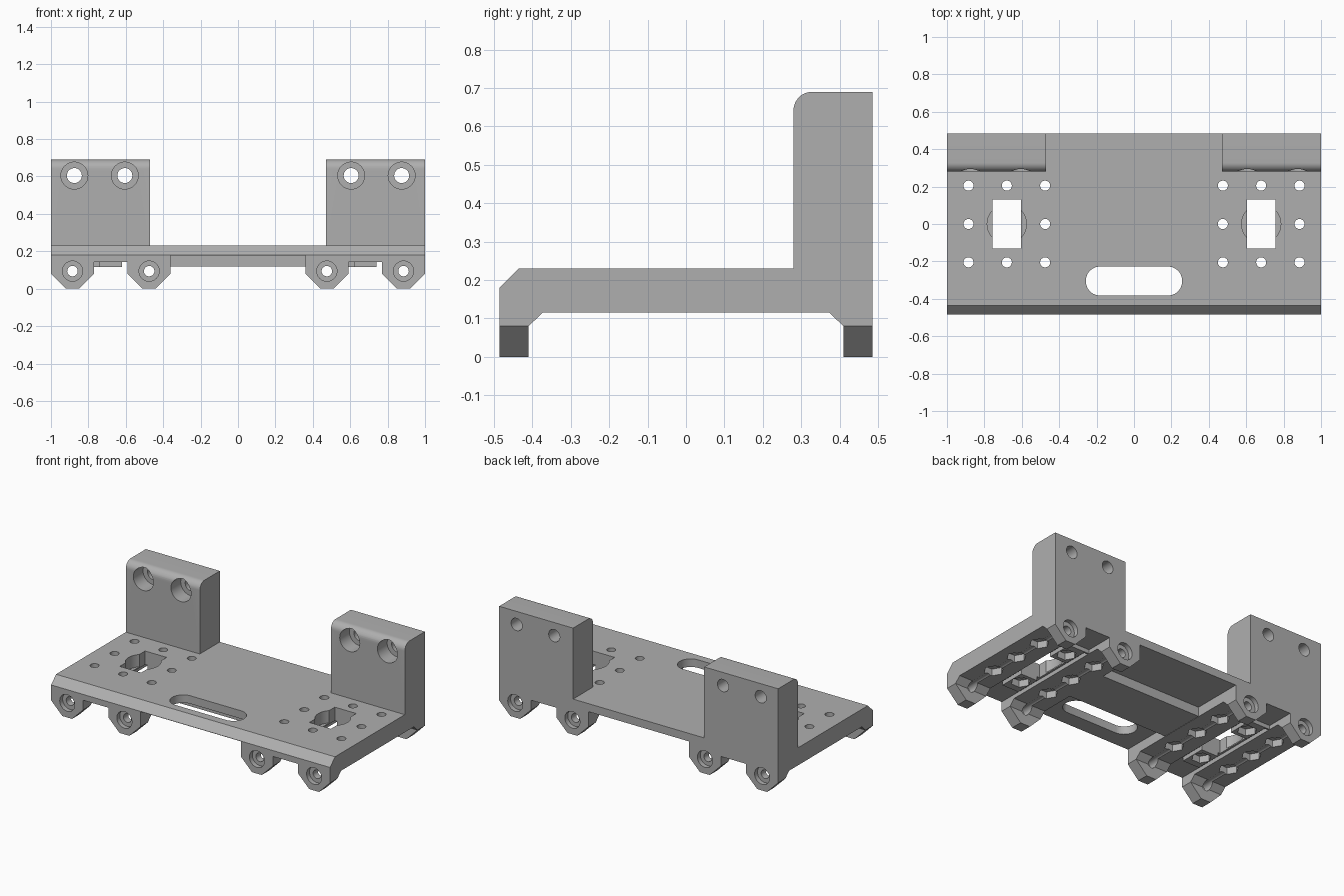
import bpy, bmesh, math

cube = bpy.data.objects.get("Cube")
if cube:
    bpy.data.objects.remove(cube)

grey = bpy.data.materials.new("matte_grey")
grey.use_nodes = True
colour = (0.43, 0.43, 0.43, 1)
grey.diffuse_color = colour
grey.node_tree.nodes["Principled BSDF"].inputs["Base Color"].default_value = colour


def prism(bm, pts, axis, lo, hi):
    """Extrude a 2D outline along an axis."""
    place = {"x": lambda u, v, w: (w, u, v),
             "y": lambda u, v, w: (u, w, v),
             "z": lambda u, v, w: (u, v, w)}[axis]
    a = [bm.verts.new(place(u, v, lo)) for u, v in pts]
    b = [bm.verts.new(place(u, v, hi)) for u, v in pts]
    faces = [bm.faces.new(a), bm.faces.new(b[::-1])]
    for i in range(len(a)):
        j = (i + 1) % len(a)
        faces.append(bm.faces.new((a[j], a[i], b[i], b[j])))
    bmesh.ops.recalc_face_normals(bm, faces=faces)


def ring(u, v, r, n=32, start=0.0):
    return [(u + r * math.cos(start + math.tau * i / n),
             v + r * math.sin(start + math.tau * i / n)) for i in range(n)]


def rect(u0, u1, v0, v1):
    return [(u0, v0), (u1, v0), (u1, v1), (u0, v1)]


def make(name, bm):
    mesh = bpy.data.meshes.new(name)
    bm.to_mesh(mesh)
    bm.free()
    ob = bpy.data.objects.new(name, mesh)
    bpy.context.collection.objects.link(ob)
    return ob


def cut(body, fill):
    """Subtract everything that fill() adds to a bmesh."""
    bm = bmesh.new()
    fill(bm)
    tool = make("cutter", bm)
    tool.hide_render = True
    mod = body.modifiers.new("cut", "BOOLEAN")
    mod.operation, mod.solver, mod.object = "DIFFERENCE", "EXACT", tool
    deps = bpy.context.evaluated_depsgraph_get()
    mesh = bpy.data.meshes.new_from_object(body.evaluated_get(deps))
    body.modifiers.clear()
    body.data = mesh
    bpy.data.objects.remove(tool)


# Body: side outline with feet, chamfered front and rounded uprights
outline = [(-.485, 0), (-.41, 0), (-.41, .08), (-.372, .116), (.372, .116),
           (.41, .08), (.41, 0), (.485, 0), (.485, .69)]
outline += [(.328 - .048 * math.sin(t), .642 + .048 * math.cos(t))
            for t in (math.pi / 2 * i / 10 for i in range(11))]
outline += [(.28, .23), (-.435, .23), (-.485, .18)]
bm = bmesh.new()
prism(bm, outline, "x", -1, 1)
body = make("mounting_bracket", bm)

SIDES = (-1, 1)
FEET = [s * c for s in SIDES for c in (.885, .475)]
ROWS = (-.205, 0, .205)


# Gap between uprights, and thin centre plate with a crossbar below
def openings(bm):
    prism(bm, rect(-.47, .47, .23, .9), "y", .2, .6)
    prism(bm, [(-.6, -.1), (.6, -.1), (.6, .178), (.15, .178), (.15, .118),
               (-.15, .118), (-.15, .178), (-.6, .178)], "x", -.36, .36)


# Channels between the feet, leaving a central rib
def channels(bm):
    for s in SIDES:
        x0, x1 = sorted((s * .59, s * .77))
        prism(bm, [(x0, -.6), (x1, -.6), (x1, .6), (x0, .6), (x0, .3),
                   (x1 - .03, .3), (x1 - .03, -.3), (x0 + .03, -.3),
                   (x0 + .03, .29), (x0, .29)], "z", -.1, .142)


# Sloped flanks of the feet
def flanks(bm):
    for c in FEET:
        for d in SIDES:
            prism(bm, [(c + d * .015, -.02), (c + d * .135, .1),
                       (c + d * .135, -.02)], "y", -.6, .6)


# Rectangular windows and the long rounded slot
def windows(bm):
    for s in SIDES:
        prism(bm, rect(s * .68 - .077, s * .68 + .077, -.13, .13), "z", -.1, .5)
    slot = [(math.copysign(.18, math.cos(a)) + .078 * math.cos(a), -.305 + .078 * math.sin(a))
            for a in (math.tau * (i + .5) / 32 for i in range(32))]
    prism(bm, slot, "z", -.1, .5)


def window_recesses(bm):
    for s in SIDES:
        prism(bm, ring(s * .68, 0, .105, 48), "z", .15, .26)


def bolt_grid():
    return [(s * x, y) for s in SIDES for x in (.885, .68, .475)
            for y in ROWS if not (x == .68 and y == 0)]


# Vertical bolt holes with hexagonal nut pockets
def bolt_holes(bm):
    for x, y in bolt_grid():
        prism(bm, ring(x, y, .027, 24), "z", -.1, .26)


def nut_pockets(bm):
    for x, y in bolt_grid():
        prism(bm, ring(x, y, .058, 6), "z", -.1, .16)


# Holes through the uprights, counterbored at the front
def upright_holes(bm):
    for s in SIDES:
        for x in (.605, .875):
            prism(bm, ring(s * x, .605, .04), "y", .2, .6)


def upright_bores(bm):
    for s in SIDES:
        for x in (.605, .875):
            prism(bm, ring(s * x, .605, .072), "y", .2, .38)


# Holes along the feet, counterbored at both ends
def foot_holes(bm):
    for c in FEET:
        prism(bm, ring(c, .094, .028), "y", -.6, .6)


def foot_bores(bm):
    for c in FEET:
        for d in SIDES:
            prism(bm, ring(c, .094, .054), "y", *sorted((d * .455, d * .6)))


for step in (openings, channels, flanks, windows, window_recesses, nut_pockets,
             bolt_holes, upright_holes, upright_bores, foot_holes, foot_bores):
    cut(body, step)

body.data.materials.clear()
body.data.materials.append(grey)
bpy.ops.object.select_all(action="DESELECT")
body.select_set(True)
bpy.context.view_layer.objects.active = body
bpy.ops.object.shade_smooth_by_angle(angle=math.radians(25))
